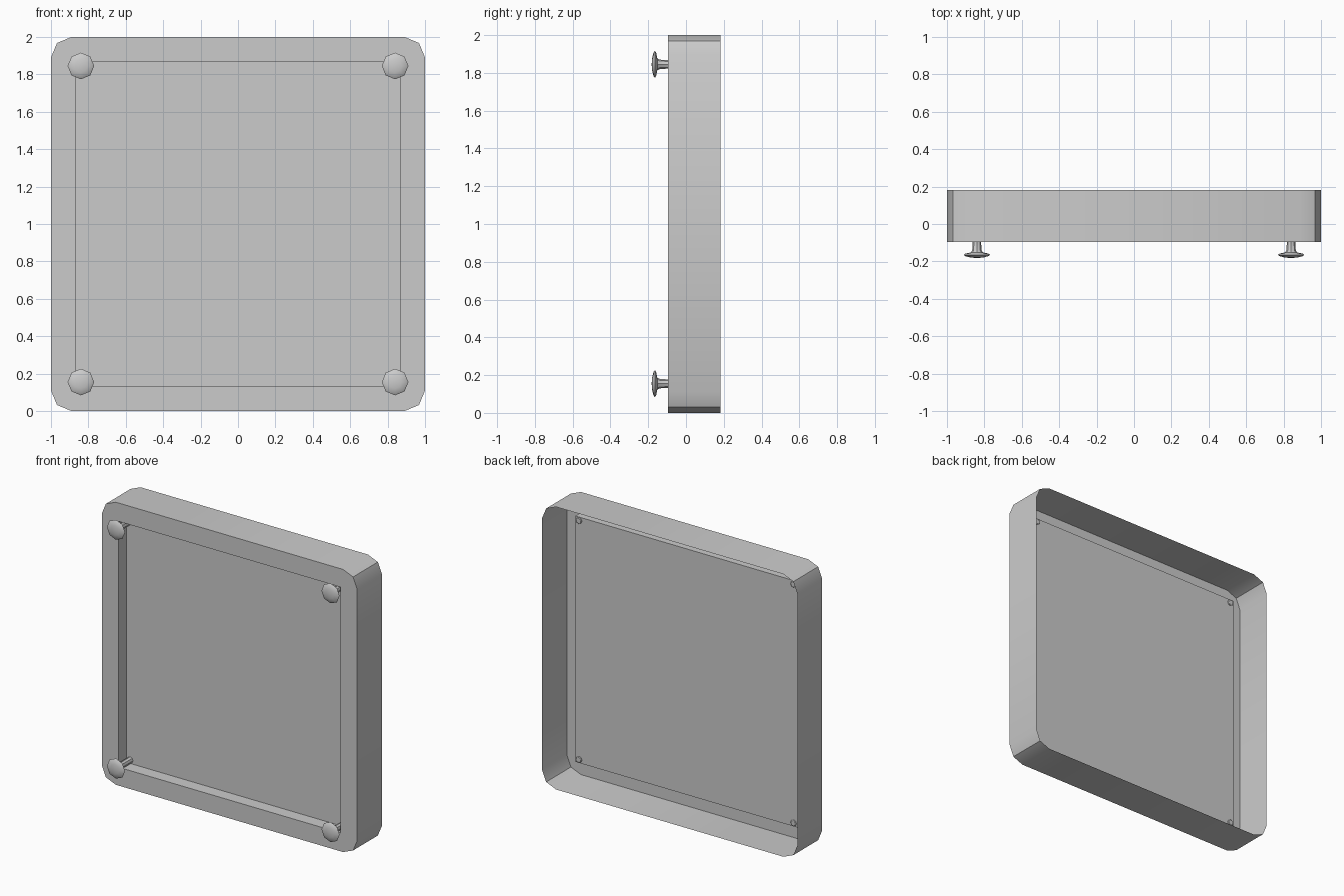
import bpy, bmesh, math
from mathutils import Vector, Matrix

cube = bpy.data.objects.get("Cube")
if cube:
    bpy.data.objects.remove(cube, do_unlink=True)

grey = bpy.data.materials.new("plain grey")
grey.use_nodes = True
grey.diffuse_color = (0.6, 0.6, 0.6, 1)
grey.node_tree.nodes["Principled BSDF"].inputs["Base Color"].default_value = (0.6, 0.6, 0.6, 1)

FRONT, PANEL, BACK = -0.095, -0.005, 0.182
HALF, CORNER, OPENING = 1.0, 0.11, 0.87
KNOB_X, KNOB_Z = 0.84, 0.845


def finish(name, bm):
    mesh = bpy.data.meshes.new(name)
    bm.to_mesh(mesh)
    bm.free()
    mesh.materials.append(grey)
    obj = bpy.data.objects.new(name, mesh)
    bpy.context.collection.objects.link(obj)
    bpy.ops.object.select_all(action='DESELECT')
    obj.select_set(True)
    bpy.context.view_layer.objects.active = obj
    bpy.ops.object.shade_smooth_by_angle(angle=math.radians(30))
    return obj


def loop(bm, outline, y):
    """Closed ring of edges in an upright plane at depth y."""
    verts = [bm.verts.new((x, y, z + HALF)) for x, z in outline]
    edges = [bm.edges.new((v, verts[i - 1])) for i, v in enumerate(verts)]
    return verts, edges


def wall(bm, a, b):
    for i in range(len(a)):
        bm.faces.new((a[i - 1], a[i], b[i], b[i - 1]))


# Outline with two-step rounded corners, and the square opening
rounded = []
for quarter in range(4):
    mid = math.radians(45 + 90 * quarter)
    cx = math.copysign(HALF - CORNER, math.cos(mid))
    cz = math.copysign(HALF - CORNER, math.sin(mid))
    for step in (-45, 0, 45):
        a = mid + math.radians(step)
        rounded.append((cx + CORNER * math.cos(a), cz + CORNER * math.sin(a)))
square = [(OPENING, OPENING), (-OPENING, OPENING),
          (-OPENING, -OPENING), (OPENING, -OPENING)]

# Open-backed shell: thin rim, front frame and recessed panel
bm = bmesh.new()
outer, outer_edges = loop(bm, rounded, FRONT)
rear, _ = loop(bm, rounded, BACK)
lip, lip_edges = loop(bm, square, FRONT)
floor, _ = loop(bm, square, PANEL)
bmesh.ops.triangle_fill(bm, edges=outer_edges + lip_edges, use_beauty=True,
                        normal=Vector((0, -1, 0)))
wall(bm, outer, rear)
wall(bm, lip, floor)
bm.faces.new(floor)
bmesh.ops.recalc_face_normals(bm, faces=bm.faces)
front = next(f for f in bm.faces if abs(f.normal.y) > 0.9
             and f.calc_center_median().y < FRONT + 0.01)
if front.normal.y > 0:
    bmesh.ops.reverse_faces(bm, faces=bm.faces)
finish("tray_shell", bm)

# Mushroom knobs at the four corners: (radius, depth) profile revolved
PROFILE = [(0, -0.182), (0.035, -0.179), (0.062, -0.172), (0.071, -0.165),
           (0.062, -0.158), (0.032, -0.152), (0.025, -0.14), (0.022, -0.09),
           (0.022, 0.0), (0.018, 0.003), (0, 0.003)]
for side, sx in (("left", 1), ("right", -1)):
    for level, sz in (("upper", 1), ("lower", -1)):
        bm = bmesh.new()
        verts = [bm.verts.new((r, y, 0)) for r, y in PROFILE]
        edges = [bm.edges.new(pair) for pair in zip(verts, verts[1:])]
        bmesh.ops.spin(bm, geom=verts + edges, cent=(0, 0, 0), axis=(0, 1, 0),
                       angle=math.tau, steps=8, use_merge=True)
        bmesh.ops.remove_doubles(bm, verts=bm.verts, dist=0.0005)
        bmesh.ops.recalc_face_normals(bm, faces=bm.faces)
        knob = finish(f"{level}_{side}_knob", bm)
        knob.location = (sx * KNOB_X, 0, HALF + sz * KNOB_Z)
